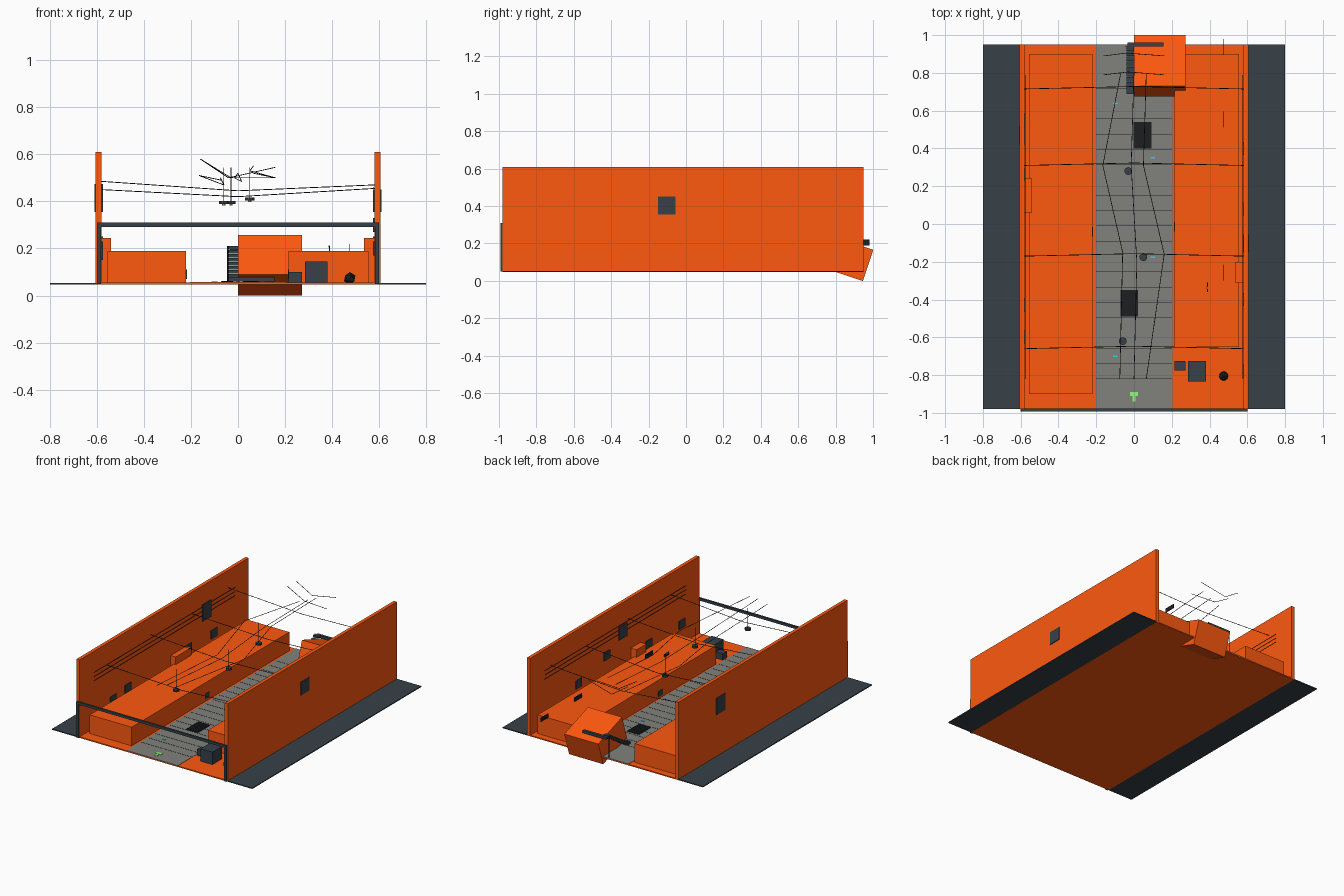
import bpy, bmesh, math
from mathutils import Vector, Matrix


def material(name, color):
    m = bpy.data.materials.new(name)
    m.diffuse_color = (*color, 1)
    return m


ORANGE = material("orange", (1.0, 0.1, 0.005))
DARK = material("dark_slate", (0.038, 0.053, 0.065))
BLACK = material("black", (0.012, 0.013, 0.015))
GREY = material("paving_grey", (0.22, 0.22, 0.205))
GREEN = material("green", (0.28, 0.95, 0.2))
CYAN = material("cyan", (0.02, 0.7, 0.8))
AMBER = material("amber", (0.9, 0.45, 0.1))


def finish(name, bm, mat):
    me = bpy.data.meshes.new(name)
    bm.to_mesh(me)
    bm.free()
    ob = bpy.data.objects.new(name, me)
    bpy.context.collection.objects.link(ob)
    me.materials.append(mat)
    return ob


def boxes(name, mat, *spans):
    """One object of boxes, each given as x0, x1, y0, y1, z0, z1."""
    bm = bmesh.new()
    for x0, x1, y0, y1, z0, z1 in spans:
        mid = Vector((x0 + x1, y0 + y1, z0 + z1)) / 2
        size = (x1 - x0, y1 - y0, z1 - z0)
        bmesh.ops.create_cube(bm, size=1, matrix=Matrix.Translation(mid) @ Matrix.Diagonal((*size, 1)))
    return finish(name, bm, mat)


def rods(name, mat, path, r=0.0018, sides=5):
    bm = bmesh.new()
    for a, b in zip(path, path[1:]):
        a, b = Vector(a), Vector(b)
        rot = (b - a).to_track_quat('Z', 'Y').to_matrix().to_4x4()
        bmesh.ops.create_cone(bm, cap_ends=True, segments=sides, radius1=r, radius2=r,
                              depth=(b - a).length, matrix=Matrix.Translation((a + b) / 2) @ rot)
    return finish(name, bm, mat)


# Ground
Y0, Y1 = -0.98, 0.95
boxes("outer_ground", DARK, (-0.8, -0.6, Y0, Y1, 0.047, 0.054), (0.6, 0.8, Y0, Y1, 0.047, 0.054))
boxes("alley_floor", ORANGE, (-0.6, 0.6, Y0, Y1, 0.047, 0.055))
boxes("paved_lane", GREY, (-0.205, 0.205, Y0, Y1, 0.053, 0.057))
boxes("paving_joints", BLACK,
      *[(-0.2, 0.2, y - 0.001, y + 0.001, 0.056, 0.058) for y in [-0.82 + 0.081 * i for i in range(20)]])

# Side walls and low building blocks
boxes("side_walls", ORANGE, (-0.605, -0.58, Y0, Y1, 0.05, 0.61), (0.58, 0.605, Y0, Y1, 0.05, 0.61))
boxes("left_block", ORANGE, (-0.555, -0.22, -0.9, 0.9, 0.05, 0.19))
boxes("right_block", ORANGE, (0.215, 0.555, -0.65, 0.9, 0.05, 0.19))
boxes("wall_cabinets", ORANGE, (-0.58, -0.54, 0.06, 0.24, 0.048, 0.245),
      (0.535, 0.58, -0.31, -0.2, 0.048, 0.245))

# Front gate frame
boxes("gate_frame", DARK, (-0.6, 0.6, -0.992, -0.978, 0.292, 0.31),
      (-0.6, -0.582, -0.992, -0.978, 0.05, 0.3), (0.582, 0.6, -0.992, -0.978, 0.05, 0.3))

# Windows through the walls, small wall plates and block hatches
boxes("wall_windows", DARK, (-0.61, -0.574, 0.42, 0.52, 0.355, 0.475),
      (0.574, 0.61, -0.15, -0.055, 0.355, 0.45))
plates = []
for side, places in ((-1, ((0.55, 0.22), (0.26, 0.22), (-0.43, 0.2), (-0.6, 0.18))),
                     (1, ((0.4, 0.22), (0.08, 0.3), (-0.4, 0.2), (-0.78, 0.2)))):
    for y, z in places:
        xs = sorted((side * 0.574, side * 0.585))
        plates.append((*xs, y - 0.035, y + 0.035, z - 0.03, z + 0.03))
boxes("wall_plates", DARK, *plates)
boxes("block_hatches", DARK, (-0.223, -0.217, -0.065, -0.015, 0.07, 0.11),
      (0.212, 0.218, -0.04, 0.01, 0.07, 0.11))
for side in (-1, 1):
    for i, z in enumerate((0.40, 0.43, 0.46)):
        rods(f"wall_pipe_{side}_{i}", BLACK, [(side * 0.576, -0.82, z), (side * 0.576, 0.79, z)], 0.0016)

# Drain grates with bars
for gx, gy in ((0.045, 0.47), (-0.025, -0.42)):
    boxes("drain_grate", BLACK, (gx - 0.047, gx + 0.047, gy - 0.07, gy + 0.07, 0.055, 0.06),
          *[(gx - 0.046, gx + 0.046, gy - 0.06 + 0.02 * i, gy - 0.052 + 0.02 * i, 0.06, 0.062) for i in range(7)])

# Tilted container hanging over the rear edge
box = boxes("tipped_container", ORANGE, (0, 0.272, -0.143, 0.143, -0.088, 0.088))
box.location = (0, 0.838, 0.128)
box.rotation_euler.x = math.radians(-18.5)

# Rear slatted ladder and cross beam
boxes("rear_ladder", DARK, *[(-0.04, 0, 0.7 + 0.027 * i, 0.724 + 0.027 * i, 0.06 + 0.017 * i, 0.075 + 0.017 * i)
                             for i in range(9)])
rods("rear_post", BLACK, [(-0.043, 0.94, 0.055), (-0.043, 0.94, 0.21)], 0.003)
boxes("rear_beam", DARK, (-0.035, 0.155, 0.94, 0.96, 0.19, 0.208))
boxes("rear_sill", DARK, (-0.04, 0.155, 0.688, 0.7, 0.06, 0.078))

# Crates and barrel at the front right
boxes("large_crate", DARK, (0.285, 0.38, -0.835, -0.725, 0.052, 0.145))
boxes("small_crate", DARK, (0.215, 0.272, -0.775, -0.725, 0.052, 0.1))
bm = bmesh.new()
bmesh.ops.create_icosphere(bm, subdivisions=1, radius=0.027, matrix=Matrix.Translation((0.475, -0.805, 0.073)))
finish("rubbish_bag", bm, BLACK)

# Roof vents on the right block
boxes("roof_fins", BLACK, *[(0.473, 0.477, y, y + 0.085, 0.19, 0.22) for y in (-0.3, 0.51, 0.895)],
      (0.386, 0.391, -0.36, -0.31, 0.19, 0.21))
boxes("roof_fin_light", AMBER, (0.385, 0.392, -0.345, -0.33, 0.205, 0.212))

# Cross cables, sagging to the middle
for i, (y, zl, zm, zr) in enumerate(((0.715, 0.485, 0.445, 0.47), (0.31, 0.45, 0.42, 0.455),
                                     (-0.17, 0.485, 0.445, 0.47), (-0.66, 0.45, 0.42, 0.455))):
    rods(f"cross_cable_{i}", BLACK, [(-0.58, y, zl), (0, y + 0.013, zm), (0.58, y, zr)], 0.002)

# Long overhead cables and the rear pair
runs = {
    "left_cable": [(-0.07, 0.8, 0.49), (-0.165, 0.31, 0.51), (-0.06, -0.15, 0.47), (-0.075, -0.82, 0.5)],
    "middle_cable": [(0, 0.8, 0.52), (-0.015, 0.31, 0.5), (0.015, -0.2, 0.485), (0, -0.82, 0.52)],
    "right_cable": [(0.065, 0.8, 0.55), (0.05, 0.31, 0.53), (0.16, -0.16, 0.5), (0.065, -0.82, 0.52)],
    "rear_cable_a": [(-0.16, 0.89, 0.58), (-0.04, 0.905, 0.5), (0.16, 0.89, 0.545)],
    "rear_cable_b": [(-0.16, 0.79, 0.58), (-0.03, 0.805, 0.5), (0.16, 0.79, 0.5)],
}
for name, path in runs.items():
    rods(name, BLACK, path)

# Hanging lamps
for i, (x, y, z) in enumerate(((-0.03, 0.28, 0.395), (0.05, -0.175, 0.41), (-0.06, -0.62, 0.395))):
    rods(f"lamp_shade_{i}", DARK, [(x, y, z - 0.007), (x, y, z + 0.007)], 0.021, 10)
    rods(f"lamp_cord_{i}", BLACK, [(x, y, z), (x, y, 0.545)], 0.0015)
    rods(f"lamp_bulb_{i}", AMBER, [(x, y, z - 0.013), (x, y, z - 0.006)], 0.007, 8)

# Lane markers and small front figure
boxes("lane_lights", CYAN, *[(x - 0.012, x + 0.012, y - 0.004, y + 0.004, 0.056, 0.06)
                             for x, y in ((0.1, 0.35), (-0.1, 0.64), (0.1, -0.175), (-0.1, -0.7), (0.055, 0.7))])
boxes("start_marker", GREEN, (-0.022, 0.022, -0.91, -0.89, 0.056, 0.061), (-0.009, 0.009, -0.94, -0.89, 0.056, 0.06))
